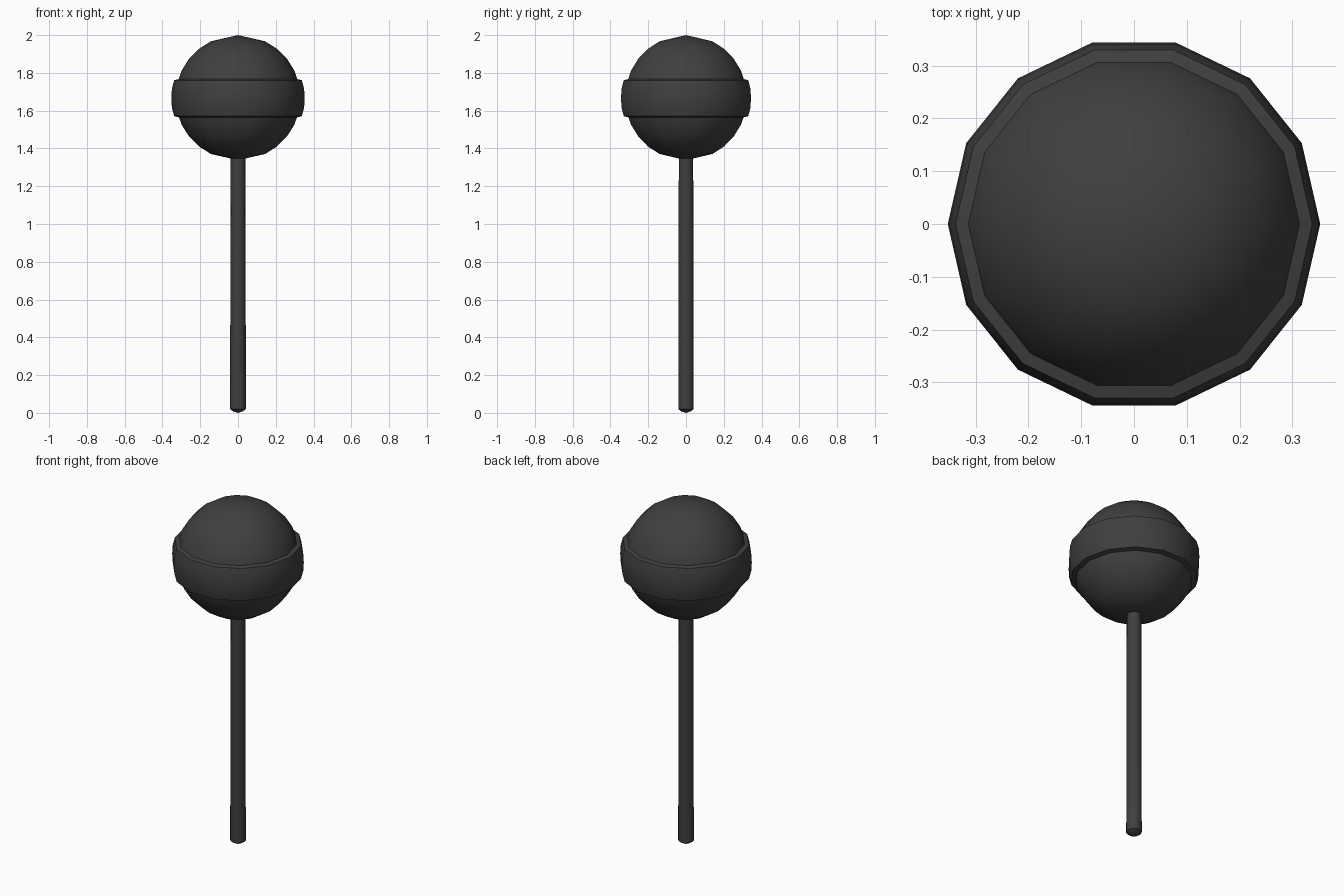
import bpy
import bmesh
from math import cos, sin, pi, radians

SIDES = 14
CENTRE = 1.669
RADIUS = 0.331

cube = bpy.data.objects.get("Cube")
if cube:
    bpy.data.objects.remove(cube, do_unlink=True)

charcoal = bpy.data.materials.new("charcoal")
charcoal.use_nodes = True
colour = (0.05, 0.05, 0.05, 1)
charcoal.diffuse_color = colour
charcoal.node_tree.nodes["Principled BSDF"].inputs["Base Color"].default_value = colour


def lathe(name, profile, sides=SIDES, closed=False, angle=50):
    """Turn (radius, height) points about z; zero radius makes a pole."""
    bm = bmesh.new()
    rings = []
    for r, z in profile:
        if r == 0:
            rings.append([bm.verts.new((0, 0, z))] * sides)
        else:
            rings.append([bm.verts.new((r * cos(2 * pi * i / sides),
                                        r * sin(2 * pi * i / sides), z))
                          for i in range(sides)])
    pairs = list(zip(rings, rings[1:]))
    if closed:
        pairs.append((rings[-1], rings[0]))
    for a, b in pairs:
        for i in range(sides):
            j = (i + 1) % sides
            bm.faces.new(list(dict.fromkeys((a[i], a[j], b[j], b[i]))))
    bmesh.ops.recalc_face_normals(bm, faces=bm.faces[:])
    mesh = bpy.data.meshes.new(name)
    bm.to_mesh(mesh)
    bm.free()
    mesh.materials.append(charcoal)
    obj = bpy.data.objects.new(name, mesh)
    bpy.context.collection.objects.link(obj)
    bpy.ops.object.select_all(action='DESELECT')
    obj.select_set(True)
    bpy.context.view_layer.objects.active = obj
    bpy.ops.object.shade_smooth_by_angle(angle=radians(angle))
    return obj


# Round candy head
ball = [(0, CENTRE - RADIUS)]
ball += [(RADIUS * sin(pi * k / SIDES), CENTRE - RADIUS * cos(pi * k / SIDES))
         for k in range(2, SIDES - 1)]
ball += [(0, CENTRE + RADIUS)]
lathe("candy_ball", ball)

# Raised band around the middle of the head
half = [(0.30, 0.105), (0.338, 0.095), (0.350, 0.05)]
band = [(r, CENTRE - 0.003 - h) for r, h in half] + [(0.353, CENTRE - 0.003)]
band += [(r, CENTRE - 0.003 + h) for r, h in reversed(half)]
lathe("candy_band", band, closed=True)

# Slightly tapered stick with a shallow domed end
lathe("stick", [(0, 0), (0.025, 0.008), (0.042, 0.02), (0.039, 1.40), (0, 1.40)])
